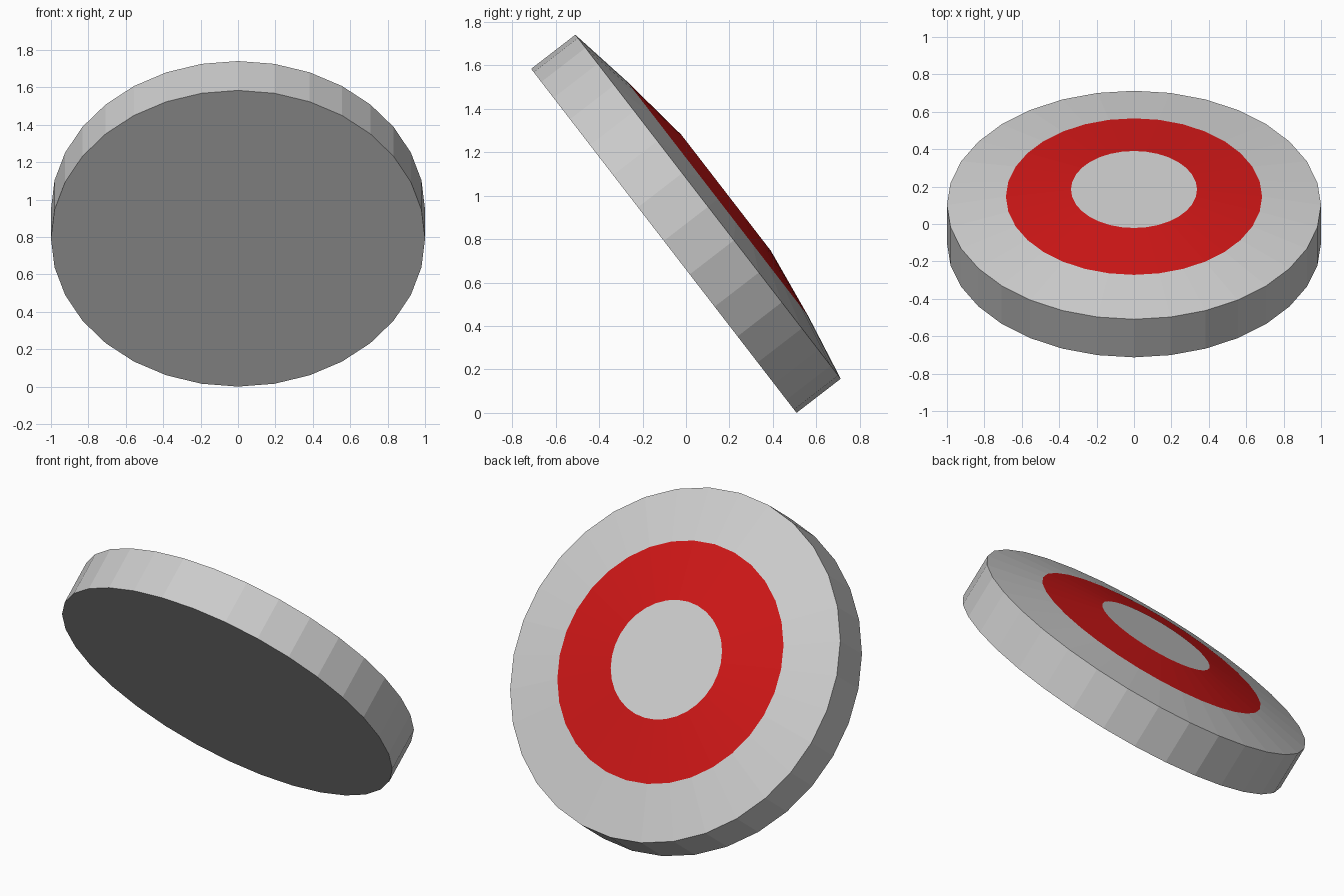
import bpy, bmesh
from math import sin, cos, pi, radians
from mathutils import Matrix

if "Cube" in bpy.data.objects:
    bpy.data.objects.remove(bpy.data.objects["Cube"])

SIDES = 32
# Disc tilted back towards +y, its lower edge resting on z = 0
TILT = Matrix.Translation((0, -0.102, 0.792)) @ Matrix.Rotation(radians(-52.35), 4, 'X')

red = bpy.data.materials.new("red_paint")
red.diffuse_color = (0.6, 0.008, 0.008, 1)
red.use_nodes = True
red.node_tree.nodes["Principled BSDF"].inputs["Base Color"].default_value = red.diffuse_color


def lathe(name, profile, cap_start=False, cap_end=False, mat=None):
    """Revolve (radius, height) points, listed from back to front, with flat faces."""
    bm = bmesh.new()
    rings = [[bm.verts.new((r * sin(2 * pi * i / SIDES), r * cos(2 * pi * i / SIDES), h))
              for i in range(SIDES)] for r, h in profile]
    for a, b in zip(rings, rings[1:]):
        for i in range(SIDES):
            j = (i + 1) % SIDES
            bm.faces.new((a[j], a[i], b[i], b[j]))
    if cap_start:
        bm.faces.new(rings[0])
    if cap_end:
        bm.faces.new(rings[-1][::-1])
    me = bpy.data.meshes.new(name)
    bm.to_mesh(me)
    bm.free()
    ob = bpy.data.objects.new(name, me)
    bpy.context.collection.objects.link(ob)
    ob.matrix_world = TILT
    if mat:
        me.materials.append(mat)
    return ob


# Grey back, side wall and sloping outer band
lathe("disc_body", [(1.0, 0), (1.0, 0.257), (0.685, 0.314)], cap_start=True)
# Red sloping ring
lathe("red_ring", [(0.685, 0.314), (0.337, 0.362)], mat=red)
# Flat grey centre
lathe("centre_face", [(0.337, 0.362)], cap_end=True)
